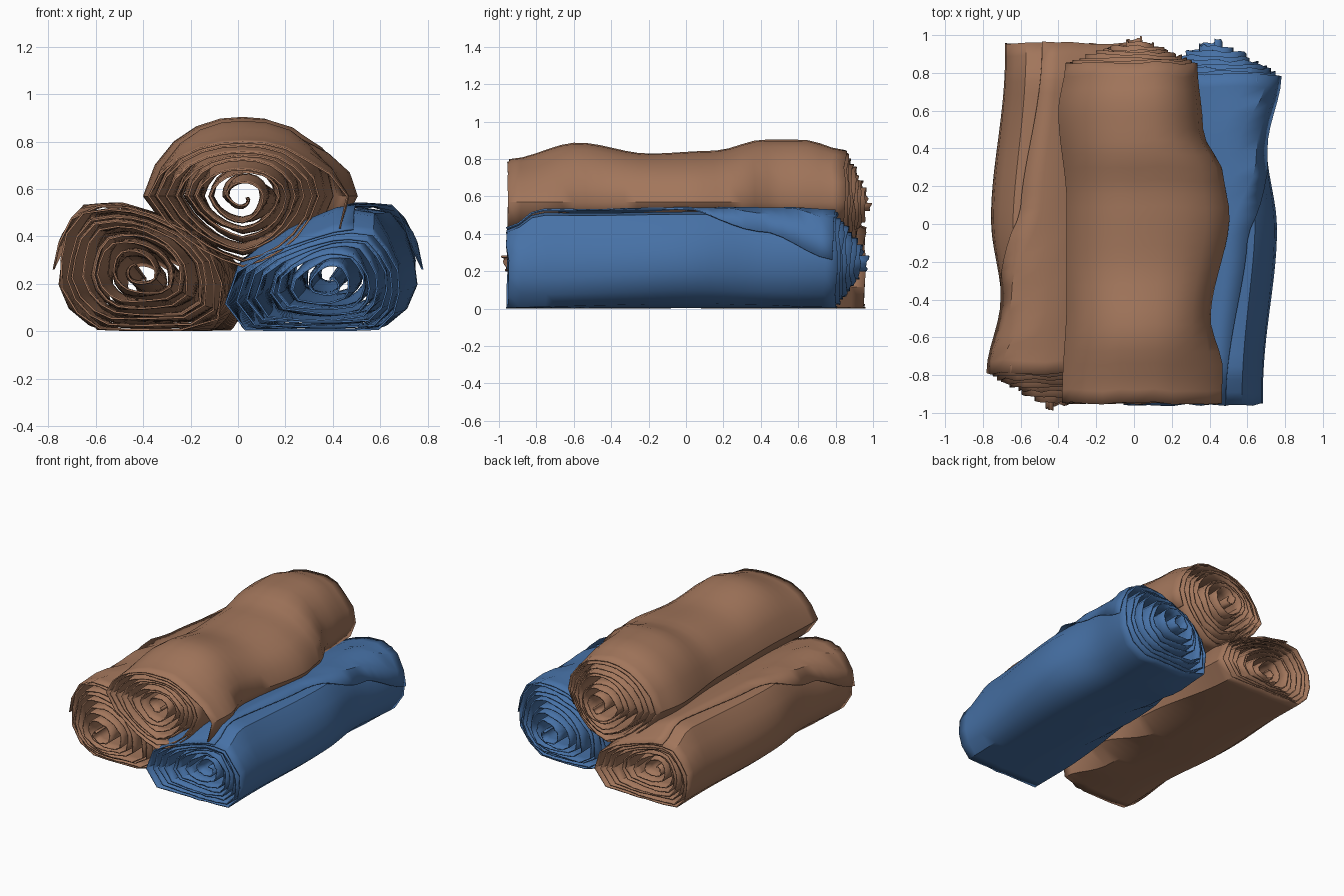
import bpy, math, random

if "Cube" in bpy.data.objects:
    bpy.data.objects.remove(bpy.data.objects["Cube"])

random.seed(4)
TURNS, SEG, ROWS = 8, 20, 26


def material(name, rgb):
    m = bpy.data.materials.new(name)
    m.diffuse_color = (*rgb, 1)
    m.use_nodes = True
    m.node_tree.nodes["Principled BSDF"].inputs["Base Color"].default_value = m.diffuse_color
    return m


brown = material("brown cloth", (0.36, 0.18, 0.105))
blue = material("blue cloth", (0.062, 0.165, 0.38))


def smooth(a, b, v):
    k = min(1, max(0, (v - a) / (b - a)))
    return k * k * (3 - 2 * k)


def table(knots, y):
    """Smooth interpolation through (y, value) pairs."""
    if y <= knots[0][0]:
        return knots[0][1]
    for (y0, v0), (y1, v1) in zip(knots, knots[1:]):
        if y <= y1:
            return v0 + (v1 - v0) * smooth(y0, y1, y)
    return knots[-1][1]


def ray(outline, c, th):
    """Distance from the roll centre to the outline in direction th."""
    dx, dz = math.cos(th), math.sin(th)
    n = len(outline)
    best = 0
    for i in range(n):
        px, pz = outline[i][0] - c[0], outline[i][1] - c[1]
        ex = outline[(i + 1) % n][0] - c[0] - px
        ez = outline[(i + 1) % n][1] - c[1] - pz
        den = dx * ez - dz * ex
        if abs(den) < 1e-9:
            continue
        r = (px * ez - pz * ex) / den
        u = (px * dz - pz * dx) / den
        if r > 0 and -1e-6 <= u <= 1 + 1e-6:
            best = max(best, r)
    return best


def lerp(a, b, k):
    return a + (b - a) * k


class Section:
    """Cross-section outline with its centre, radius lookup and extents."""
    def __init__(self, c, outline):
        self.c = c
        self.r = [ray(outline, c, math.radians(d)) for d in range(0, 360, 3)]
        self.mean = sum(self.r) / len(self.r)
        self.x0, self.x1 = min(p[0] for p in outline) - c[0], max(p[0] for p in outline) - c[0]
        self.z1 = max(p[1] for p in outline) - c[1]

    def radius(self, th):
        a = math.degrees(th) % 360 / 3
        i = int(a)
        return lerp(self.r[i % 120], self.r[(i + 1) % 120], a - i)


def roll(name, mat, fs, bs, end, front, back, left, right, top, flare=0, turned=False):
    """Clockwise spiral sheet from front section fs to back section bs.
    end: free edge angle along y; front/back: (core y, outer y);
    left/right/top: extents along y; turned: rotated half a turn about z."""
    steps = TURNS * SEG
    verts, faces = [], []
    for i in range(steps + 1):
        t = i / steps
        f = (0.06 + 0.94 * t ** 0.68)
        ya = lerp(*front, f) + random.uniform(-.008, .008)
        yb = lerp(*back, f) + random.uniform(-.008, .008)
        for j in range(ROWS + 1):
            y = lerp(ya, yb, j / ROWS)
            b = smooth(-.95, .4, y)
            cx, cz = lerp(fs.c[0], bs.c[0], b), lerp(fs.c[1], bs.c[1], b)
            e, e0 = math.radians(table(end, y)), math.radians(end[0][1])
            th = e0 + (e - e0) * smooth(1 - 1 / TURNS, 1, t) + 2 * math.pi * TURNS * (1 - t)
            k = 0.45 + 0.55 * f
            r = 1.015 * f * (lerp(fs.mean, bs.mean, b) * (1 - k)
                             + lerp(fs.radius(th), bs.radius(th), b) * k)
            # loose crumpled layers inside, tight outside
            r *= 1 + (1 - f) * (.10 * math.sin(2 * th + 17 * t + 4 * y)
                                + .08 * math.sin(th - 7 * y + 29 * t))
            # lifted corner of the free edge
            r *= 1 + flare * smooth(1 - 0.17 / TURNS, 1, t) * (1 - smooth(-.8, -.5, y))
            dx, dz = r * math.cos(th), r * math.sin(th)
            if dx > 0:
                dx *= (table(right, y) - cx) / lerp(fs.x1, bs.x1, b)
            else:
                dx *= (table(left, y) - cx) / lerp(fs.x0, bs.x0, b)
            if dz > 0:
                dz *= (table(top, y) - cz) / lerp(fs.z1, bs.z1, b)
            verts.append((cx + dx, y, max(0.005, cz + dz)))
    w = ROWS + 1
    for i in range(steps):
        for j in range(ROWS):
            a = i * w + j
            faces.append((a, a + 1, a + w + 1, a + w))
    if turned:
        verts = [(-x, -y, z) for x, y, z in verts]
    me = bpy.data.meshes.new(name)
    me.from_pydata(verts, [], faces)
    me.materials.append(mat)
    ob = bpy.data.objects.new(name, me)
    bpy.context.collection.objects.link(ob)
    sol = ob.modifiers.new("cloth thickness", "SOLIDIFY")
    sol.thickness, sol.offset = 0.008, 0
    bpy.context.view_layer.objects.active = ob
    ob.select_set(True)
    bpy.ops.object.shade_smooth_by_angle(angle=math.radians(40))
    ob.select_set(False)


# Lower rolls: flattened at the front, round at the back; the left one is turned around
flat_end = Section((0.38, 0.20), [
    (-.07, .18), (-.05, .06), (.02, 0), (.60, 0), (.69, .10), (.68, .28),
    (.58, .41), (.45, .42), (.30, .38), (.14, .33), (.02, .28)])
round_end = Section((0.42, 0.26), [
    (.60, 0), (.72, .09), (.78, .22), (.74, .43), (.66, .53), (.50, .54),
    (.36, .50), (.20, .42), (.08, .28), (.06, .08), (.12, 0)])
for name, mat, turned in (("right_blanket_roll", blue, False), ("left_blanket_roll", brown, True)):
    roll(name, mat, flat_end, round_end,
         [(-.95, 65), (-.1, 55), (.4, 25), (.8, 0)], (-.88, -.96), (1.0, .79),
         [(-.95, -.07), (.9, .05)],
         [(-.9, .70), (0, .775), (.4, .73), (.78, .78)],
         [(-.95, .43), (-.78, .53), (.5, .54), (.85, .53)], turned=turned)

# Top roll, draped in the gap, with a hanging front corner
saddle = Section((0.02, 0.57), [
    (-.41, .58), (-.36, .68), (-.25, .80), (-.12, .86), (.08, .87), (.24, .82),
    (.35, .70), (.38, .56), (.31, .42), (.16, .30), (.02, .26), (-.12, .31), (-.30, .43)])
roll("top_blanket_roll", brown, saddle, saddle,
     [(-1, -18), (1, -18)], (-.93, -.95), (1.0, .85),
     [(-.9, -.40), (-.4, -.37), (.1, -.375), (.6, -.42), (.85, -.38)],
     [(-.9, .37), (-.5, .40), (.05, .50), (.25, .47), (.5, .36), (.85, .33)],
     [(-.95, .80), (-.58, .89), (-.2, .83), (.15, .845), (.42, .905), (.63, .905), (.85, .85)],
     flare=0.32)
